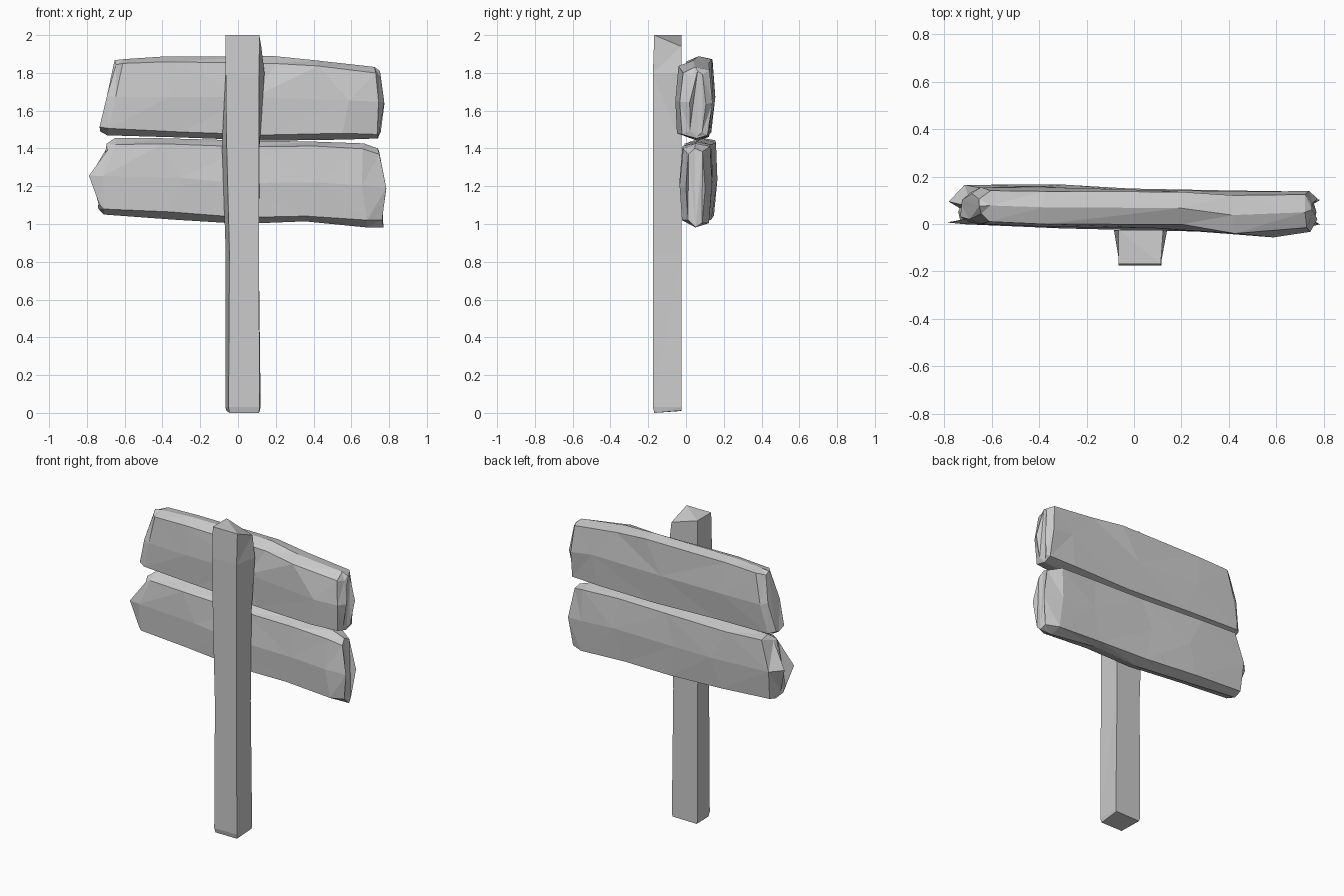
import bpy, bmesh, random
from mathutils import Vector

if "Cube" in bpy.data.objects:
    bpy.data.objects.remove(bpy.data.objects["Cube"])

random.seed(4)


def loft(name, rings, jitter=0.0):
    """Skin closed rings of points, cap the ends, leave flat rough facets."""
    bm = bmesh.new()
    loops = []
    for ring in rings:
        loops.append([bm.verts.new(Vector(p) + Vector(
            [random.uniform(-jitter, jitter) for _ in range(3)])) for p in ring])
    n = len(loops[0])
    for a, b in zip(loops, loops[1:]):
        for i in range(n):
            j = (i + 1) % n
            bm.faces.new((a[i], a[j], b[j], b[i]))
    bm.faces.new(loops[0][::-1])
    bm.faces.new(loops[-1])
    bmesh.ops.triangulate(bm, faces=bm.faces[:])
    bmesh.ops.recalc_face_normals(bm, faces=bm.faces[:])
    me = bpy.data.meshes.new(name)
    bm.to_mesh(me)
    bm.free()
    ob = bpy.data.objects.new(name, me)
    bpy.context.collection.objects.link(ob)
    return ob


def plank_ring(xl, xm, xh, zl, zh, yf, yb, c=0.03):
    """Worn plank cross-section: x at bottom / middle / top, z range, y range."""
    zm, ym = (zl + zh) / 2, (yf + yb) / 2
    return [(xl, yf + 0.01, zl + c), (xm, yf, zm), (xh, yf + 0.015, zh - c),
            (xh, ym, zh), (xh, yb - 0.015, zh - c / 2), (xm, yb, zm),
            (xl, yb - 0.02, zl + c / 2), (xl, ym, zl)]


def plank(name, stations):
    return loft(name, [plank_ring(*s) for s in stations], 0.006)


# Upper plank, left end slanted
plank("upper_plank", [
    (-.73, -.69, -.65, 1.485, 1.87, .025, .125),
    (-.69, -.65, -.61, 1.475, 1.875, .00, .155),
    (-.30, -.36, -.38, 1.46, 1.89, -.012, .15),
    (.15, .08, .20, 1.447, 1.885, -.022, .145),
    (.56, .59, .42, 1.447, 1.87, -.054, .14),
    (.74, .745, .725, 1.45, 1.835, -.03, .135),
    (.75, .77, .75, 1.47, 1.81, .015, .10)])

# Lower plank, left end broken to a blunt point
plank("lower_plank", [
    (-.74, -.785, -.69, 1.08, 1.43, .005, .09),
    (-.71, -.71, -.65, 1.055, 1.455, -.002, .165),
    (-.36, -.30, -.40, 1.03, 1.45, -.018, .17),
    (.02, -.02, .05, 1.005, 1.44, -.025, .15),
    (.36, .42, .40, 1.01, 1.438, -.03, .145),
    (.68, .66, .66, .985, 1.425, -.035, .14),
    (.765, .78, .745, .985, 1.40, .00, .10)])

# Square post: front-left, front-right, back-right, back-left per level
levels = [
    (0.00, -.045, .11, .115, -.06),
    (0.03, -.05, .115, .12, -.067),
    (0.85, -.045, .11, .11, -.065),
    (1.42, -.06, .112, .115, -.085),
    (1.80, -.065, .112, .14, -.065),
    (2.00, -.065, .113, .123, -.065)]
rings = []
for z, fl, fr, br, bl in levels:
    yf = -.168 if z in (0.0, 2.0) else -.175
    zr = 1.94 if z == 2.0 else z + (.012 if z == 0 else 0)
    rings.append([(fl, yf, z), (fr, yf, z), (br, -.025, zr),
                  (bl, -.025, z + (.01 if z == 0 else 0))])
loft("post", rings)
